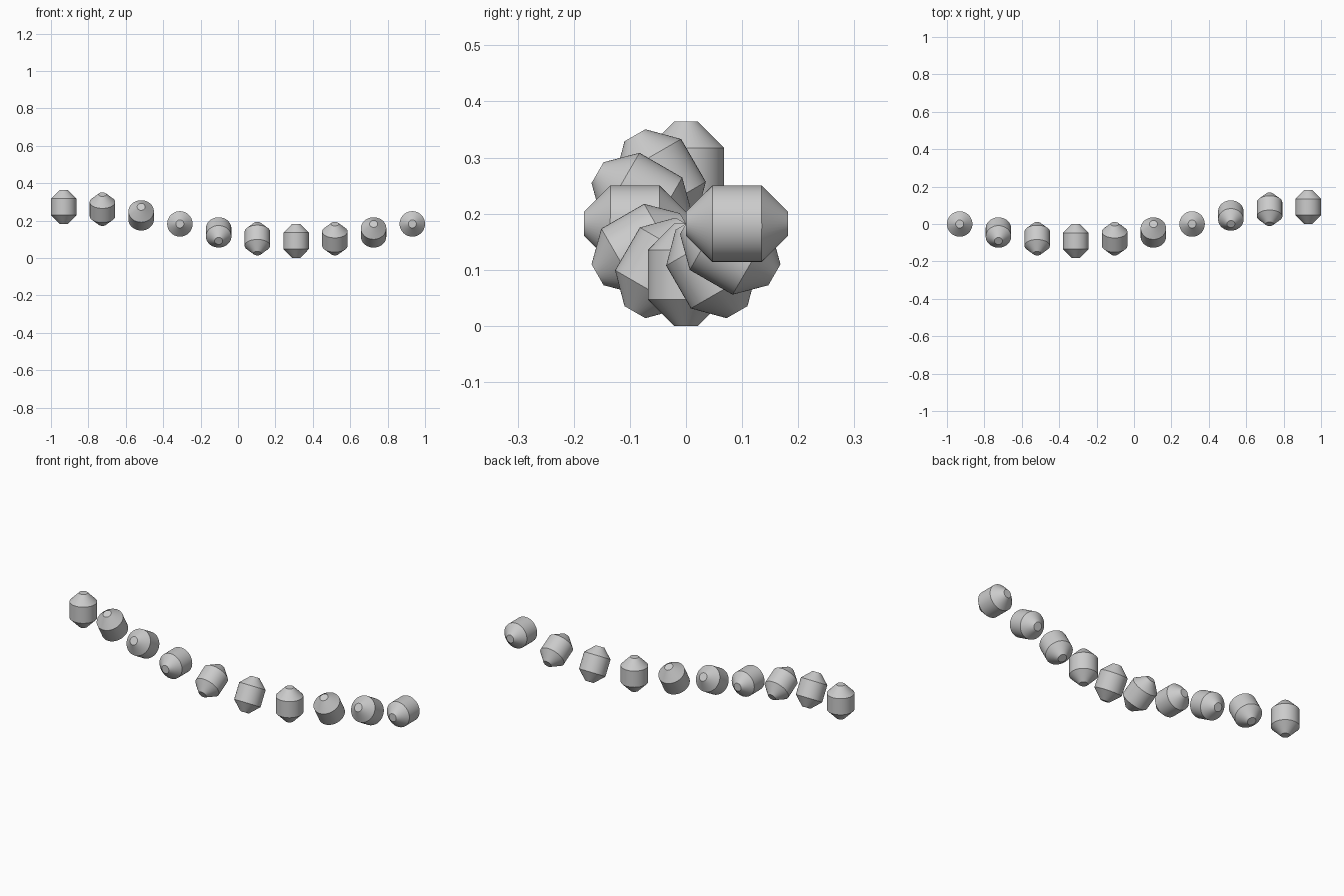
import bpy, bmesh
from math import radians
from mathutils import Matrix

if "Cube" in bpy.data.objects:
    bpy.data.objects.remove(bpy.data.objects["Cube"])

COUNT = 10
R, CAP_R, LENGTH, BEVEL = 0.068, 0.0215, 0.182, 0.047
HALF_SPAN = 1.0 - R
SEGMENTS = 48

# barrel profile (radius, height); starts at the twist axis and points outward
PROFILE = [(0, 0), (CAP_R, 0), (R, BEVEL), (R, LENGTH - BEVEL), (CAP_R, LENGTH), (0, LENGTH)]


def barrel_mesh():
    """Lathe the profile around z."""
    bm = bmesh.new()
    verts = [bm.verts.new((r, 0, z)) for r, z in PROFILE]
    edges = [bm.edges.new(pair) for pair in zip(verts, verts[1:])]
    bmesh.ops.spin(bm, geom=verts + edges, cent=(0, 0, 0), axis=(0, 0, 1),
                   angle=radians(360), steps=SEGMENTS, use_merge=True)
    bmesh.ops.remove_doubles(bm, verts=bm.verts, dist=1e-5)
    bmesh.ops.recalc_face_normals(bm, faces=bm.faces)
    mesh = bpy.data.meshes.new("barrel")
    bm.to_mesh(mesh)
    bm.free()
    return mesh


# row of barrels along x, each turned 30 degrees further about the row's axis
mesh = barrel_mesh()
for i in range(COUNT):
    barrel = bpy.data.objects.new(f"barrel_{i + 1}", mesh)
    bpy.context.collection.objects.link(barrel)
    x = -HALF_SPAN + 2 * HALF_SPAN * i / (COUNT - 1)
    barrel.matrix_world = Matrix.Translation((x, 0, LENGTH)) @ Matrix.Rotation(radians(30 * i), 4, 'X')
    barrel.select_set(True)
    bpy.context.view_layer.objects.active = barrel

# smooth round sides, crisp rims
bpy.ops.object.select_all(action='DESELECT')
first = bpy.data.objects["barrel_1"]
first.select_set(True)
bpy.context.view_layer.objects.active = first
for poly in mesh.polygons:
    poly.use_smooth = True
mesh.set_sharp_from_angle(angle=radians(30))
